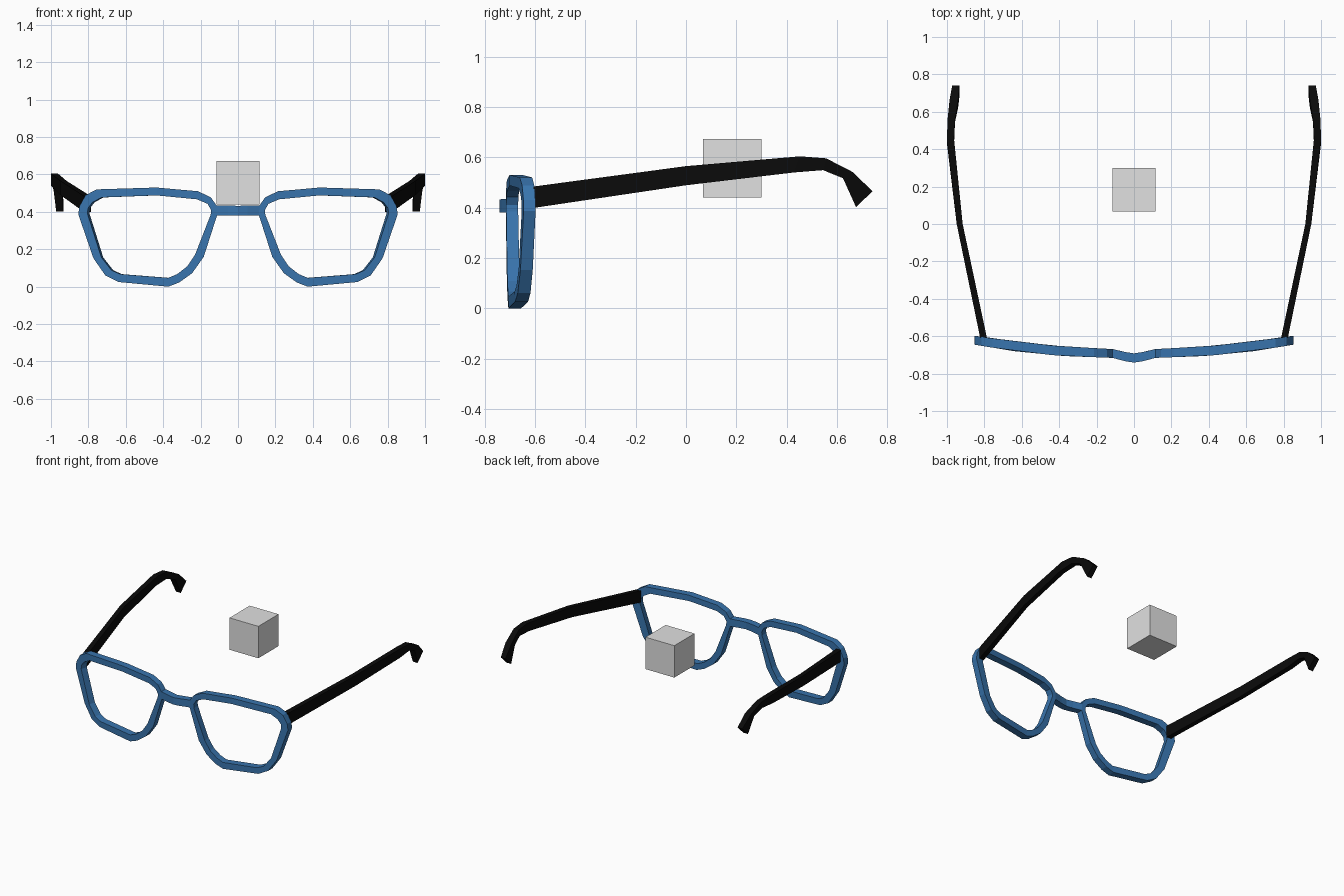
import bpy, bmesh

if "Cube" in bpy.data.objects:
    bpy.data.objects.remove(bpy.data.objects["Cube"])


def material(name, rgb):
    m = bpy.data.materials.new(name)
    m.diffuse_color = (*rgb, 1)
    m.use_nodes = True
    m.node_tree.nodes["Principled BSDF"].inputs["Base Color"].default_value = m.diffuse_color
    return m


BLUE = material("frame blue", (0.04, 0.175, 0.42))
BLACK = material("arm black", (0.003, 0.003, 0.003))
GREY = material("light grey", (0.75, 0.75, 0.75))


def finish(name, bm, mat, mirror=True):
    bmesh.ops.recalc_face_normals(bm, faces=bm.faces)
    me = bpy.data.meshes.new(name)
    bm.to_mesh(me)
    bm.free()
    me.materials.append(mat)
    ob = bpy.data.objects.new(name, me)
    bpy.context.collection.objects.link(ob)
    if mirror:
        ob.modifiers.new("mirror", 'MIRROR').merge_threshold = 0.0005
    return ob


# Wrap curve of the frame seen from the top: (x, front y, back y)
WRAP = [(0, -0.741, -0.692), (0.05, -0.733, -0.684), (0.11, -0.716, -0.669),
        (0.40, -0.705, -0.654), (0.64, -0.680, -0.628), (0.86, -0.644, -0.597)]


def wrap(x, side):
    for a, b in zip(WRAP, WRAP[1:]):
        if x <= b[0]:
            t = (x - a[0]) / (b[0] - a[0])
            return a[side] + t * (b[side] - a[side])
    return WRAP[-1][side]


# Rim outline in (x, z), outer and inner points paired
OUTER = [(0.112, 0.381), (0.115, 0.435), (0.145, 0.477), (0.213, 0.51),
         (0.437, 0.53), (0.757, 0.52), (0.816, 0.488), (0.848, 0.43),
         (0.854, 0.387), (0.773, 0.152), (0.71, 0.061), (0.64, 0.025),
         (0.373, 0.0), (0.315, 0.022), (0.245, 0.072), (0.183, 0.16)]
INNER = [(0.146, 0.385), (0.144, 0.41), (0.163, 0.443), (0.219, 0.467),
         (0.437, 0.488), (0.73, 0.477), (0.779, 0.45), (0.802, 0.42),
         (0.805, 0.39), (0.731, 0.157), (0.677, 0.088), (0.63, 0.067),
         (0.373, 0.047), (0.325, 0.067), (0.272, 0.108), (0.230, 0.17)]

# Front frame: both rims and the bridge
bm = bmesh.new()


def pair(x, z, back_scale=1.0):
    return (bm.verts.new((x, wrap(x, 1), z)),
            bm.verts.new((x * back_scale, wrap(x, 2), z)))


out = [pair(*p) for p in OUTER]
inn = [pair(*p, 0.986) for p in INNER]
n = len(out)
for i in range(n):
    j = (i + 1) % n
    for s in (0, 1):
        bm.faces.new((out[i][s], out[j][s], inn[j][s], inn[i][s]))
    bm.faces.new((inn[i][0], inn[j][0], inn[j][1], inn[i][1]))
    if i:  # the first outer side opens into the bridge
        bm.faces.new((out[i][0], out[j][0], out[j][1], out[i][1]))
low, top = out[0], out[1]
for x, zl, zt in ((0.05, 0.381, 0.434), (0, 0.381, 0.432)):
    l2, t2 = pair(x, zl), pair(x, zt)
    for a, b, c, d in ((low[0], l2[0], t2[0], top[0]), (low[1], l2[1], t2[1], top[1]),
                       (low[0], l2[0], l2[1], low[1]), (top[0], t2[0], t2[1], top[1])):
        bm.faces.new((a, b, c, d))
    low, top = l2, t2
finish("front_frame", bm, BLUE)

# Temple arms: top (y, z), bottom (y, z), inner x, outer x
ARM = [(-0.606, 0.484, -0.606, 0.399, 0.787, 0.823),
       (0.0, 0.565, 0.0, 0.489, 0.916, 0.948),
       (0.453, 0.604, 0.43, 0.540, 0.962, 1.0),
       (0.557, 0.596, 0.545, 0.549, 0.957, 0.997),
       (0.664, 0.541, 0.624, 0.517, 0.940, 0.986),
       (0.741, 0.465, 0.676, 0.402, 0.934, 0.972)]
bm = bmesh.new()
rings = [[bm.verts.new(c) for c in ((xi, yt, zt), (xo, yt, zt), (xo, yb, zb), (xi, yb, zb))]
         for yt, zt, yb, zb, xi, xo in ARM]
for a, b in zip(rings, rings[1:]):
    for i in range(4):
        j = (i + 1) % 4
        bm.faces.new((a[i], a[j], b[j], b[i]))
bm.faces.new(rings[0])
bm.faces.new(rings[-1])
finish("temple_arms", bm, BLACK)

# Floating cube between the arms
bm = bmesh.new()
bmesh.ops.create_cube(bm, size=0.232)
bmesh.ops.translate(bm, verts=bm.verts, vec=(0, 0.184, 0.556))
finish("cube", bm, GREY, mirror=False)
